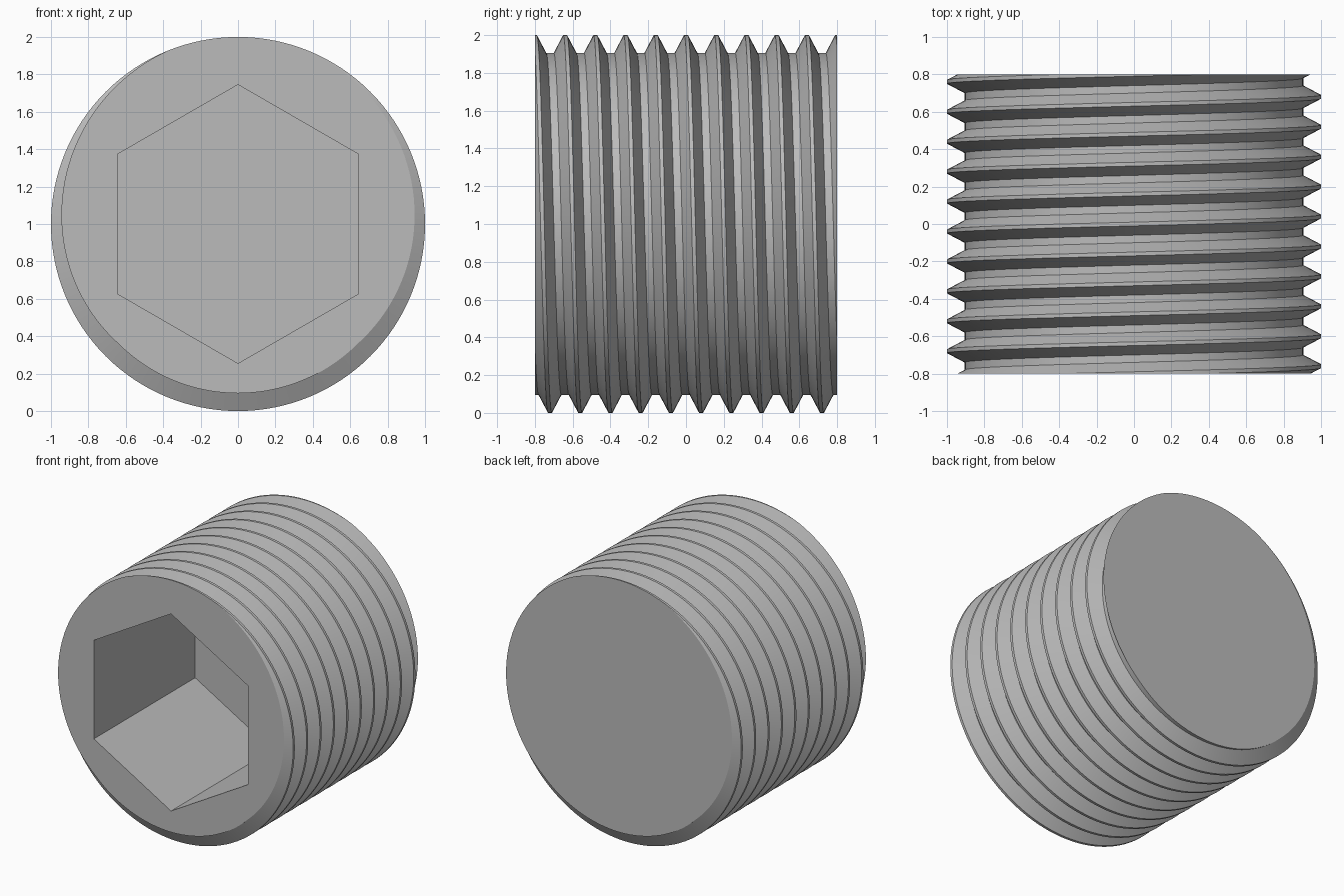
import bpy
import bmesh
from math import pi, sin, cos
from mathutils import Vector

if "Cube" in bpy.data.objects:
    bpy.data.objects.remove(bpy.data.objects["Cube"])

HALF = 0.8          # half length along y
PITCH = 0.16
CREST, ROOT = 1.0, 0.905
SEGMENTS = 128      # steps per turn
TURNS = 14
HEX_RADIUS = 0.745
HEX_DEPTH = 1.21

steel = bpy.data.materials.new("grey steel")
steel.use_nodes = True
colour = (0.5, 0.5, 0.5, 1)
steel.diffuse_color = colour
steel.node_tree.nodes["Principled BSDF"].inputs["Base Color"].default_value = colour


def polar(radius, angle, y):
    """Point around the screw axis, clockwise from the top seen from the front."""
    return Vector((radius * sin(angle), y, 1 + radius * cos(angle)))


def helix_thread(bm):
    """Right-hand helical skin, each turn joined to the next one."""
    profile = [(-0.01, CREST), (0.01, CREST), (0.06, ROOT), (0.10, ROOT)]
    rows = []
    for i in range(SEGMENTS * TURNS + 1):
        turn = i / SEGMENTS
        y = (turn - TURNS / 2) * PITCH
        angle = 2 * pi * (i % SEGMENTS) / SEGMENTS
        rows.append([bm.verts.new(polar(r, angle, y + dy)) for dy, r in profile])
    for i in range(SEGMENTS * (TURNS - 1)):
        here = rows[i] + [rows[i + SEGMENTS][0]]
        ahead = rows[i + 1] + [rows[i + 1 + SEGMENTS][0]]
        for c in range(len(profile)):
            bm.faces.new((here[c], here[c + 1], ahead[c + 1], ahead[c]))


def trim(bm, side):
    """Cut the skin square at one end."""
    geom = bm.verts[:] + bm.edges[:] + bm.faces[:]
    bmesh.ops.bisect_plane(bm, geom=geom, dist=1e-5, plane_co=(0, side * HALF, 0),
                           plane_no=(0, side, 0), clear_outer=True)


def rim(bm, side):
    return [e for e in bm.edges if e.is_boundary
            and all(abs(v.co.y - side * HALF) < 1e-4 for v in e.verts)]


def hex_ring(bm, y):
    return [bm.verts.new(polar(HEX_RADIUS, k * pi / 3, y)) for k in range(6)]


bm = bmesh.new()
helix_thread(bm)
for side in (-1, 1):
    trim(bm, side)

# Plain back end
bmesh.ops.triangle_fill(bm, edges=rim(bm, 1), use_beauty=True, normal=(0, 1, 0))

# Front end with a hexagonal opening
front_rim = rim(bm, -1)
mouth = hex_ring(bm, -HALF)
mouth_edges = [bm.edges.new((mouth[k - 1], mouth[k])) for k in range(6)]
bmesh.ops.triangle_fill(bm, edges=front_rim + mouth_edges, use_beauty=True,
                        normal=(0, -1, 0))

# Socket walls and floor
floor = hex_ring(bm, -HALF + HEX_DEPTH)
for k in range(6):
    bm.faces.new((mouth[k - 1], mouth[k], floor[k], floor[k - 1]))
bm.faces.new(floor)

loose = [v for v in bm.verts if not v.link_faces]
bmesh.ops.delete(bm, geom=loose, context='VERTS')
bmesh.ops.recalc_face_normals(bm, faces=bm.faces[:])

mesh = bpy.data.meshes.new("threaded_set_screw")
bm.to_mesh(mesh)
bm.free()
mesh.materials.append(steel)
screw = bpy.data.objects.new("threaded_set_screw", mesh)
bpy.context.collection.objects.link(screw)

# Smooth around the thread, sharp at its ridges and ends
bpy.ops.object.select_all(action='DESELECT')
screw.select_set(True)
bpy.context.view_layer.objects.active = screw
bpy.ops.object.shade_smooth_by_angle(angle=pi / 9)
